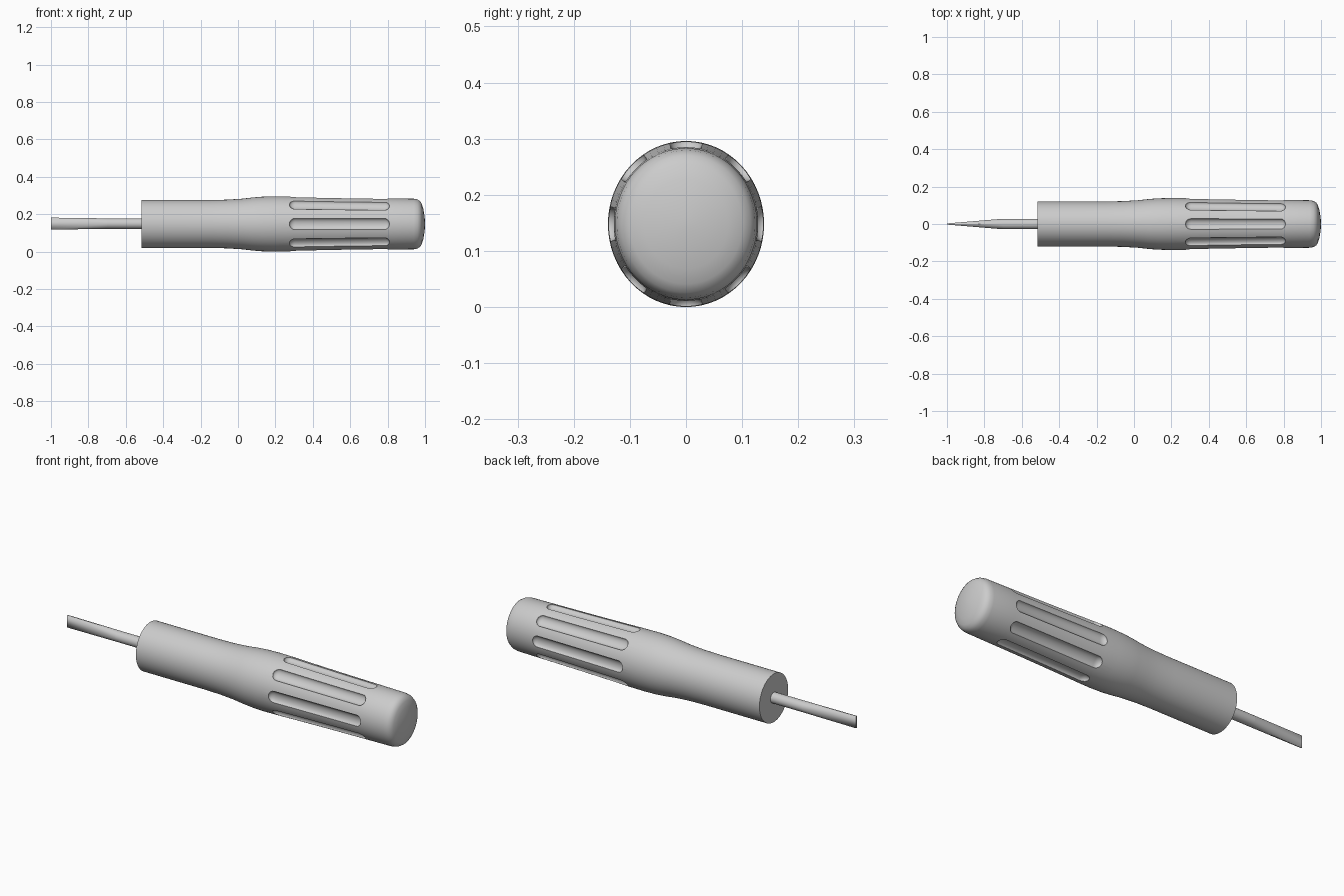
import bpy, bmesh, math
from mathutils import Matrix, Vector

cube = bpy.data.objects.get("Cube")
if cube:
    bpy.data.objects.remove(cube, do_unlink=True)

CENTRE_Z = 0.148
FLATTEN = 0.94          # handle is slightly narrower in y than in z

grey = bpy.data.materials.new("plain grey")
grey.use_nodes = True
grey.diffuse_color = (0.6, 0.6, 0.6, 1)
grey.node_tree.nodes["Principled BSDF"].inputs["Base Color"].default_value = (0.6, 0.6, 0.6, 1)


def add_object(name, bm):
    bmesh.ops.recalc_face_normals(bm, faces=bm.faces)
    mesh = bpy.data.meshes.new(name)
    bm.to_mesh(mesh)
    bm.free()
    mesh.materials.append(grey)
    obj = bpy.data.objects.new(name, mesh)
    bpy.context.collection.objects.link(obj)
    return obj


def smooth(obj, degrees):
    bpy.ops.object.select_all(action='DESELECT')
    obj.select_set(True)
    bpy.context.view_layer.objects.active = obj
    bpy.ops.object.shade_smooth_by_angle(angle=math.radians(degrees))


def loft(name, rings):
    """Skin a list of equal-length point rings and cap both ends."""
    bm = bmesh.new()
    loops = [[bm.verts.new(p) for p in ring] for ring in rings]
    n = len(loops[0])
    for a, b in zip(loops, loops[1:]):
        for i in range(n):
            j = (i + 1) % n
            bm.faces.new((a[i], a[j], b[j], b[i]))
    bm.faces.new(loops[0])
    bm.faces.new(loops[-1])
    return add_object(name, bm)


def handle_ring(x, r, n=64):
    angles = [math.tau * i / n for i in range(n)]
    return [(x, r * FLATTEN * math.sin(a), CENTRE_Z + r * math.cos(a)) for a in angles]


# Handle: turned profile of (x, radius) with a swelling and a domed end
profile = [(-0.515, 0.128), (-0.15, 0.128), (-0.06, 0.13), (0.02, 0.135), (0.08, 0.142),
           (0.13, 0.146), (0.2, 0.148), (0.28, 0.147), (0.4, 0.144), (0.6, 0.14),
           (0.81, 0.137), (0.94, 0.135), (0.96, 0.131), (0.974, 0.122), (0.983, 0.107),
           (0.991, 0.08), (0.997, 0.045), (1.0, 0.012)]
handle = loft("handle", [handle_ring(x, r) for x, r in profile])

# Grip grooves: eight long rounded cutters following the handle's taper
START, END, HALF_WIDTH, DEPTH = 0.275, 0.81, 0.031, 0.02
bm = bmesh.new()
for k in range(8):
    a = math.tau * k / 8
    made = bmesh.ops.create_uvsphere(bm, u_segments=24, v_segments=12, radius=1)
    for v in made["verts"]:
        along, side, out = v.co.z, v.co.x, v.co.y
        x = START + 0.03 * (1 + along) if along < 0.01 else END - 0.03 * (1 - along)
        r = 0.147 - 0.01 * (x - START) / (END - START) + out * DEPTH
        s = side * HALF_WIDTH
        y = r * math.sin(a) + s * math.cos(a)
        z = r * math.cos(a) - s * math.sin(a)
        v.co = (x, y * FLATTEN, CENTRE_Z + z)
cutter = add_object("groove_cutter", bm)
cutter.hide_render = True
cut = handle.modifiers.new("grooves", 'BOOLEAN')
cut.operation = 'DIFFERENCE'
cut.solver = 'EXACT'
cut.object = cutter
bpy.context.view_layer.objects.active = handle
bpy.ops.object.modifier_apply(modifier=cut.name)
bpy.data.objects.remove(cutter, do_unlink=True)
smooth(handle, 35)

# Shaft: round rod entering the handle
SHAFT_Z, SHAFT_R, NECK = 0.15, 0.028, -0.7


def rod_ring(x, n=32):
    angles = [math.tau * i / n for i in range(n)]
    return [(x, SHAFT_R * math.sin(a), SHAFT_Z + SHAFT_R * math.cos(a)) for a in angles]


smooth(loft("shaft", [rod_ring(-0.5), rod_ring(NECK)]), 30)

# Blade: wedge spanning from the round rod to a thin upright edge
bm = bmesh.new()
for p in rod_ring(NECK):
    bm.verts.new(p)
for y in (-0.003, 0.003):
    for z in (-0.032, 0.032):
        bm.verts.new((-1.0, y, SHAFT_Z + z))
bmesh.ops.convex_hull(bm, input=bm.verts)
smooth(add_object("blade", bm), 15)
